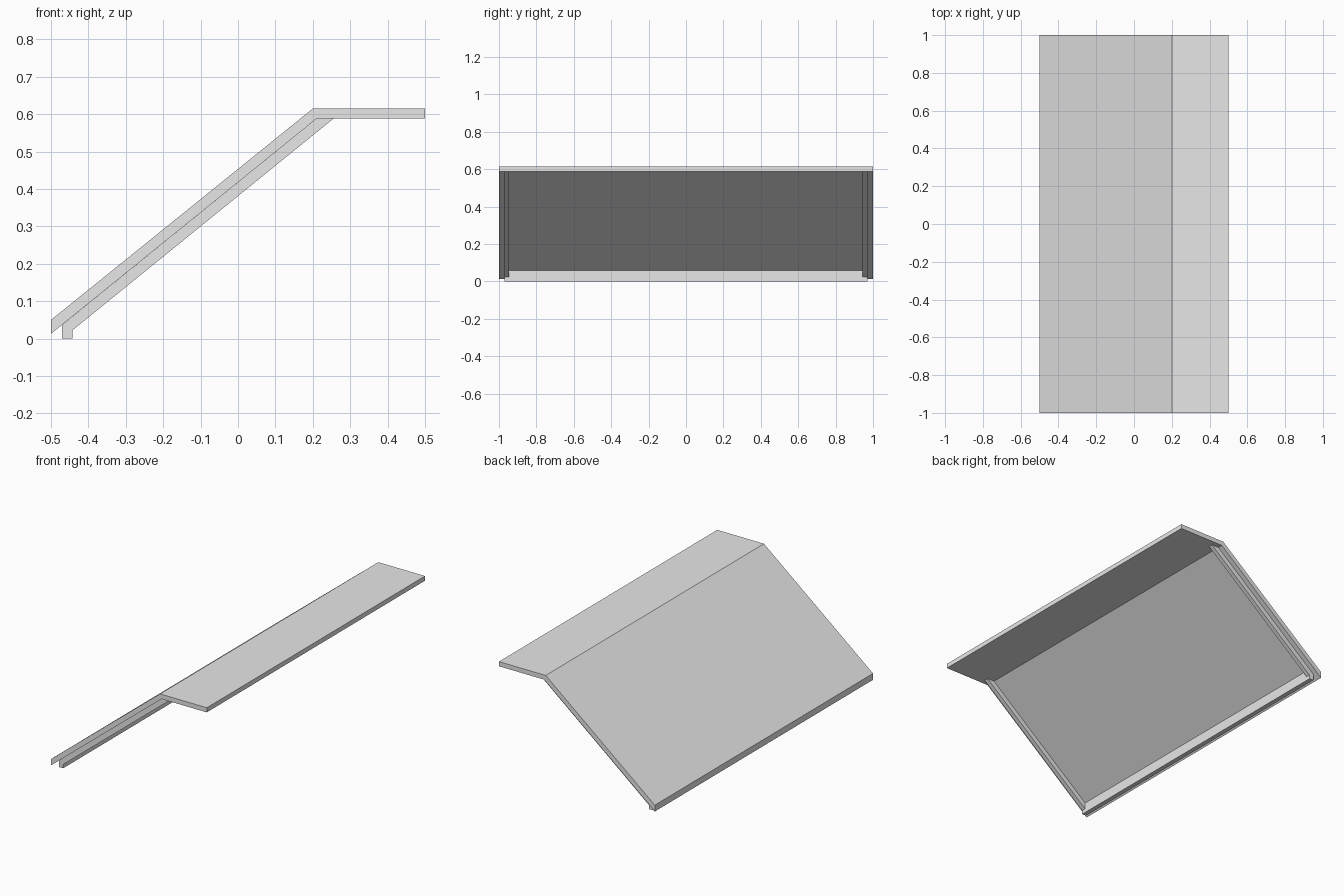
import bpy
import bmesh

cube = bpy.data.objects.get("Cube")
if cube:
    bpy.data.objects.remove(cube, do_unlink=True)

grey = bpy.data.materials.new("light_grey")
grey.use_nodes = True
colour = (0.8, 0.8, 0.8, 1.0)
grey.diffuse_color = colour
grey.node_tree.nodes["Principled BSDF"].inputs["Base Color"].default_value = colour


def extrude_profile(name, profile, y0, y1):
    """Extrude an (x, z) outline along y into a closed flat-faced solid."""
    bm = bmesh.new()
    face = bm.faces.new([bm.verts.new((x, y0, z)) for x, z in profile])
    result = bmesh.ops.extrude_face_region(bm, geom=[face], use_keep_orig=True)
    moved = [v for v in result["geom"] if isinstance(v, bmesh.types.BMVert)]
    bmesh.ops.translate(bm, verts=moved, vec=(0, y1 - y0, 0))
    bmesh.ops.recalc_face_normals(bm, faces=bm.faces[:])
    mesh = bpy.data.meshes.new(name)
    bm.to_mesh(mesh)
    bm.free()
    mesh.materials.append(grey)
    obj = bpy.data.objects.new(name, mesh)
    bpy.context.collection.objects.link(obj)
    return obj


# Bent roof sheet: long slope with a flat upper ledge
extrude_profile("roof_panel", [(-0.5, 0.05), (0.2, 0.615), (0.5, 0.615),
                               (0.5, 0.588), (0.21, 0.588), (-0.5, 0.013)], -1, 1)

# Sloping rails under both ends
rail = [(-0.443, 0.059), (0.21, 0.588), (0.255, 0.588), (-0.443, 0.022)]
for name, side in (("front_rail", -1), ("back_rail", 1)):
    extrude_profile(name, rail, side * 0.97, side * 0.945)

# Upright batten along the lower edge
extrude_profile("eave_batten", [(-0.47, 0), (-0.443, 0), (-0.443, 0.059),
                                (-0.47, 0.037)], -0.97, 0.97)
